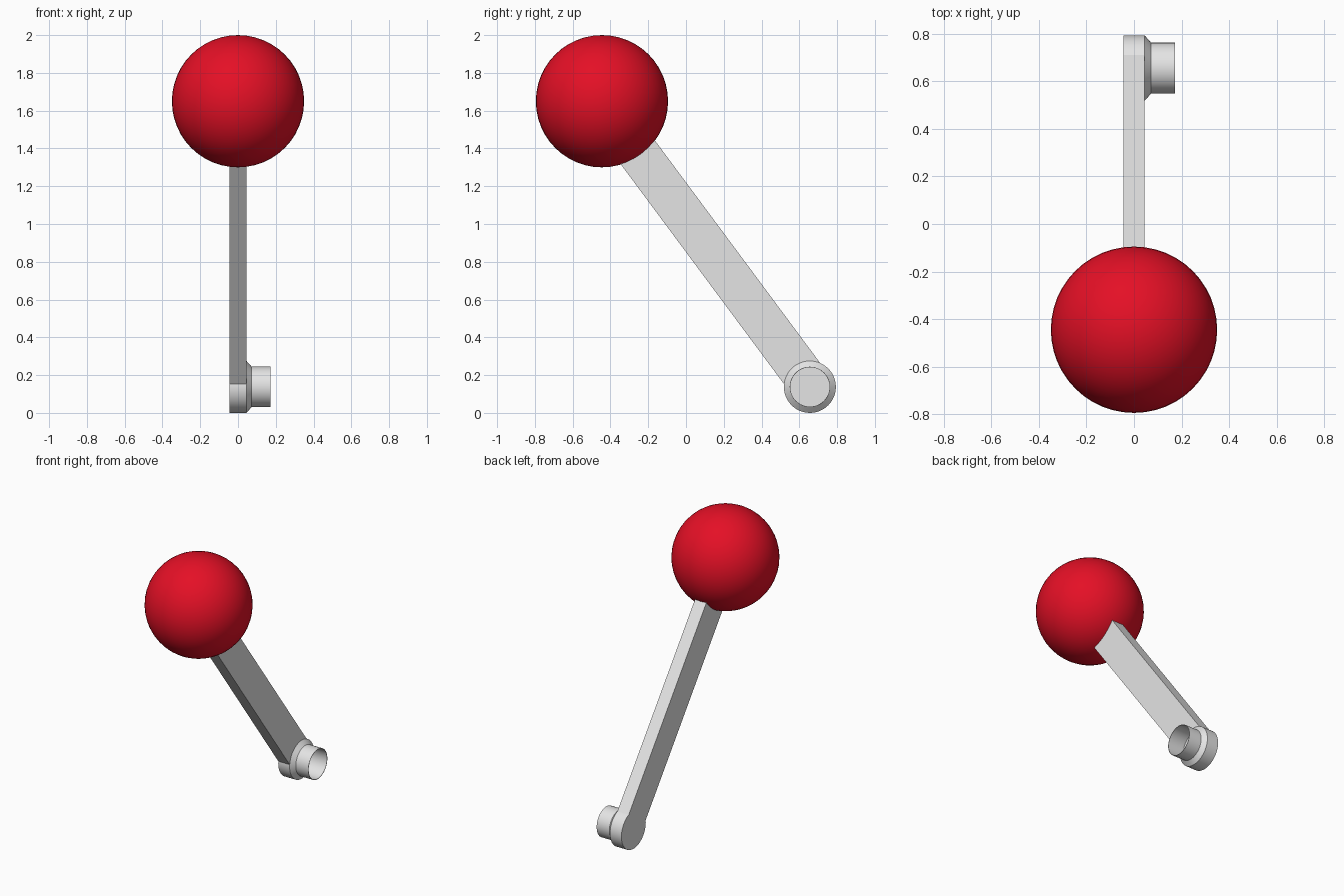
import bpy, bmesh, math
from mathutils import Vector, Matrix

if "Cube" in bpy.data.objects:
    bpy.data.objects.remove(bpy.data.objects["Cube"])


def material(name, rgb):
    m = bpy.data.materials.new(name)
    m.diffuse_color = (*rgb, 1)
    m.use_nodes = True
    m.node_tree.nodes["Principled BSDF"].inputs["Base Color"].default_value = m.diffuse_color
    return m


red = material("red", (0.78, 0.005, 0.019))
grey = material("light grey", (0.78, 0.78, 0.78))

BALL = Vector((0, -0.445, 1.65))
PIVOT = Vector((0, 0.656, 0.1375))
HALF = 0.045  # half thickness of the arm


def add_object(name, bm, mat, smooth=True):
    bmesh.ops.recalc_face_normals(bm, faces=bm.faces)
    mesh = bpy.data.meshes.new(name)
    bm.to_mesh(mesh)
    bm.free()
    mesh.materials.append(mat)
    ob = bpy.data.objects.new(name, mesh)
    bpy.context.collection.objects.link(ob)
    if smooth:
        bpy.ops.object.select_all(action='DESELECT')
        ob.select_set(True)
        bpy.context.view_layer.objects.active = ob
        bpy.ops.object.shade_smooth_by_angle(angle=math.radians(30))
    return ob


# Ball knob
bm = bmesh.new()
bmesh.ops.create_uvsphere(bm, u_segments=48, v_segments=24, radius=0.35,
                          matrix=Matrix.Translation(BALL))
add_object("ball_knob", bm, red)

# Flat arm from inside the ball to the pivot
angle = math.radians(53.4)
along = Vector((0, math.cos(angle), -math.sin(angle)))
middle = (BALL + PIVOT) / 2
length = (PIVOT - BALL).length - 0.2
bm = bmesh.new()
bmesh.ops.create_cube(bm, size=1, matrix=(
    Matrix.Translation(middle + along * 0.1)
    @ Matrix.Rotation(-angle, 4, 'X')
    @ Matrix.Diagonal((HALF * 2, length, 0.22, 1))))
add_object("arm", bm, grey, smooth=False)

# Pivot: round arm end, bevelled collar and hollow socket, turned about x
profile = [(-HALF, 0.1375), (HALF, 0.1375), (0.072, 0.107), (0.172, 0.107),
           (0.172, 0.104), (HALF, 0.104)]
SIDES = 48
bm = bmesh.new()
rings = []
for x, r in profile:
    rings.append([bm.verts.new(PIVOT + Vector((
        x, r * math.cos(math.tau * i / SIDES), r * math.sin(math.tau * i / SIDES))))
        for i in range(SIDES)])
for a, b in zip(rings, rings[1:]):
    for i in range(SIDES):
        j = (i + 1) % SIDES
        bm.faces.new((a[i], a[j], b[j], b[i]))
bm.faces.new(rings[0])
bm.faces.new(rings[-1])
add_object("pivot_socket", bm, grey)
